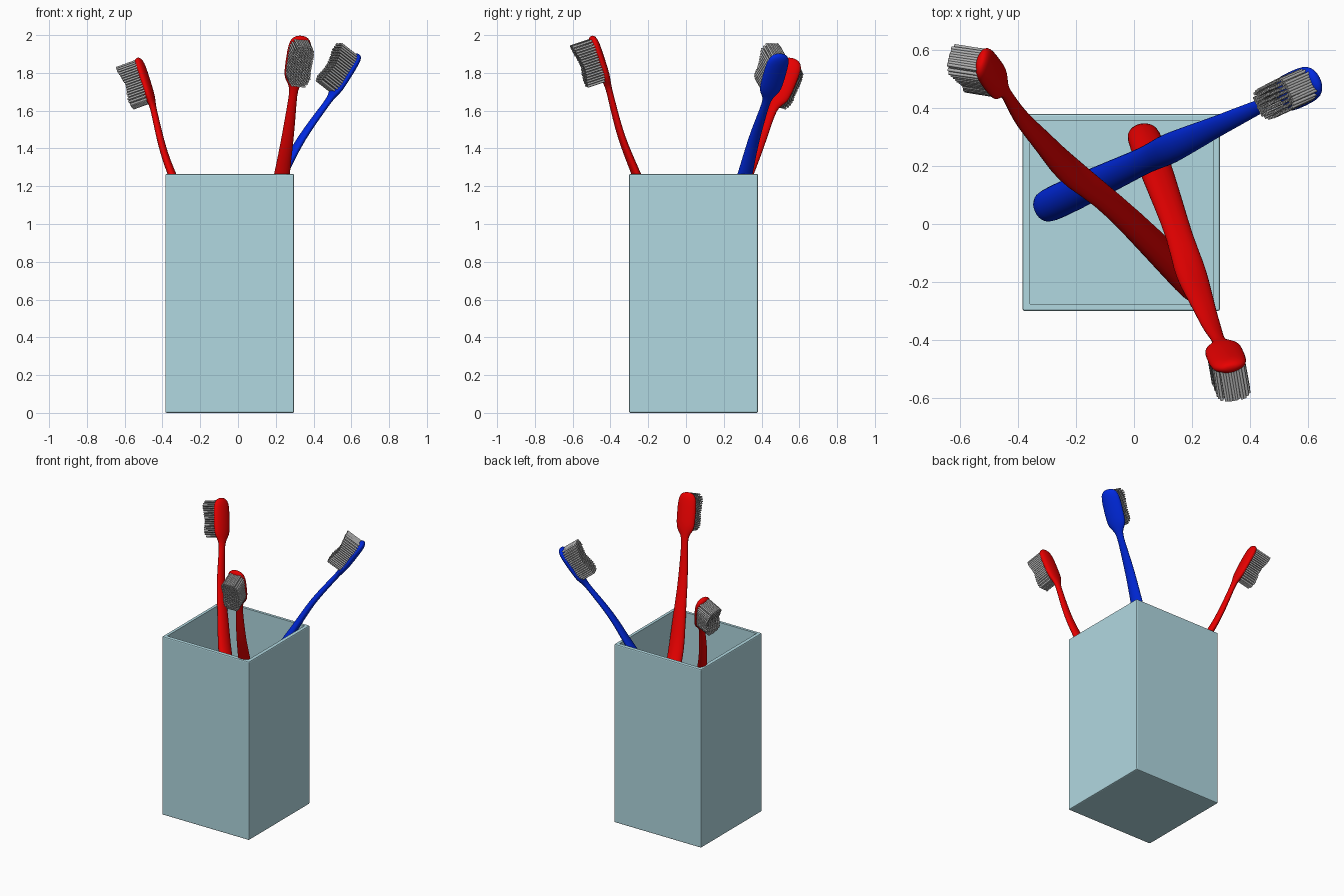
import bpy, bmesh, math, random
from mathutils import Vector, Matrix

random.seed(4)
cube = bpy.data.objects.get("Cube")
if cube:
    bpy.data.objects.remove(cube, do_unlink=True)


def material(name, rgb):
    m = bpy.data.materials.new(name)
    m.use_nodes = True
    m.diffuse_color = (*rgb, 1)
    m.node_tree.nodes["Principled BSDF"].inputs["Base Color"].default_value = (*rgb, 1)
    return m


RED = material("red plastic", (0.8, 0, 0))
BLUE = material("blue plastic", (0, 0.022, 0.75))
GREY = material("grey bristle", (0.43, 0.43, 0.43))
CERAMIC = material("pale blue ceramic", (0.44, 0.69, 0.75))


def finish(bm, name, mat, matrix=Matrix(), angle=80):
    bmesh.ops.recalc_face_normals(bm, faces=bm.faces)
    mesh = bpy.data.meshes.new(name)
    bm.to_mesh(mesh)
    bm.free()
    mesh.materials.append(mat)
    ob = bpy.data.objects.new(name, mesh)
    bpy.context.scene.collection.objects.link(ob)
    ob.matrix_world = matrix
    bpy.ops.object.select_all(action='DESELECT')
    ob.select_set(True)
    bpy.context.view_layer.objects.active = ob
    bpy.ops.object.shade_smooth_by_angle(angle=math.radians(angle))
    return ob


# Square holder: softened box with a hollow pushed down from the top
SIDE, HEIGHT, WALL = 0.682, 1.265, 0.032
CENTRE = Vector((-0.044, 0.04, 0))
bm = bmesh.new()
bmesh.ops.create_cube(bm, size=1, matrix=Matrix.Translation(CENTRE + Vector((0, 0, HEIGHT / 2)))
                      @ Matrix.Diagonal((SIDE, SIDE, HEIGHT, 1)))
bmesh.ops.bevel(bm, geom=bm.edges[:], offset=0.007, segments=2, profile=0.5, affect='EDGES')
top = max(bm.faces, key=lambda f: f.calc_center_median().z)
bmesh.ops.inset_region(bm, faces=[top], thickness=WALL - 0.007)
well = bmesh.ops.extrude_face_region(bm, geom=[top])["geom"]
bmesh.ops.delete(bm, geom=[top], context='FACES')
bmesh.ops.translate(bm, verts=[v for v in well if isinstance(v, bmesh.types.BMVert)],
                    vec=(0, 0, WALL - HEIGHT))
holder = finish(bm, "holder", CERAMIC, angle=180)
# Only the hollow is shaded smooth; the outside stays crisp
for p in holder.data.polygons:
    offset = p.center - CENTRE
    reach = max(abs(offset.x), abs(offset.y))
    p.use_smooth = reach < SIDE / 2 - WALL + 0.002 and WALL / 2 < p.center.z < HEIGHT - 0.01

# Handle stations: fraction of length, half width, half thickness, bow
STATIONS = [
    (0, .025, .018, 0), (.006, .05, .034, 0), (.025, .061, .045, 0), (.1, .062, .046, 0),
    (.3, .053, .037, .01), (.42, .046, .03, .03), (.5, .057, .033, .068), (.56, .053, .03, .075),
    (.63, .045, .025, .068), (.69, .038, .022, .068), (.74, .034, .02, .064), (.79, .029, .019, .05),
    (.83, .024, .018, .036), (.862, .023, .017, .025), (.876, .04, .02, .021), (.888, .06, .024, .019),
    (.905, .068, .028, .016), (.965, .068, .03, .007), (.985, .06, .027, .003),
    (.996, .042, .019, .001), (1, .016, .008, 0)]
RING = 12
HEAD_TILT = 0.1


def loft(length):
    bm = bmesh.new()
    rings = []
    for f, w, t, bow in STATIONS:
        angles = [2 * math.pi * i / RING for i in range(RING)]
        rings.append([bm.verts.new((w * math.cos(a), bow + t * math.sin(a), f * length))
                      for a in angles])
    for a, b in zip(rings, rings[1:]):
        for i in range(RING):
            j = (i + 1) % RING
            bm.faces.new((a[i], a[j], b[j], b[i]))
    bm.faces.new(rings[0])
    bm.faces.new(rings[-1])
    return bm


def bristle_field(length):
    """Rows of thin rods on a rounded head, trimmed to a wavy profile."""
    bm = bmesh.new()
    up = Vector((0, 1, HEAD_TILT)).normalized()
    along = Vector((0, -HEAD_TILT, 1)).normalized()
    rows, cols, half_len, half_w = 17, 8, 0.112, 0.054
    centre = Vector((0, 0.014, 0.938 * length))
    for r in range(rows):
        u = 2 * r / (rows - 1) - 1
        width = half_w * (1 - 0.4 * abs(u) ** 6)
        for c in range(cols):
            s = (2 * c / (cols - 1) - 1) * width
            tall = 0.104 - 0.008 * math.cos(math.pi * u) + 0.008 * u + random.uniform(-.002, .002)
            base = centre + along * (u * half_len) + Vector((s, 0, 0))
            lean = (up + Vector((random.uniform(-.015, .015), 0, 0))).normalized()
            rot = lean.to_track_quat('Z', 'Y').to_matrix().to_4x4()
            bmesh.ops.create_cone(bm, cap_ends=True, segments=6, radius1=.0062, radius2=.0062,
                                  depth=tall, matrix=Matrix.Translation(base + lean * tall / 2) @ rot)
    return bm


def toothbrush(name, mat, foot, tip, facing):
    foot, tip = Vector(foot), Vector(tip)
    length = (tip - foot).length
    d = (tip - foot).normalized()
    n = Vector(facing)
    n = (n - d * n.dot(d)).normalized()
    s = n.cross(d)
    frame = Matrix((s, n, d)).transposed().to_4x4()
    frame.translation = foot
    body = finish(loft(length), name + "_handle", mat, frame)
    body.modifiers.new("smooth", 'SUBSURF').levels = 1
    body.modifiers["smooth"].render_levels = 1
    finish(bristle_field(length), name + "_bristles", GREY, frame)


# Three brushes leaning out of the holder
toothbrush("back_right_brush", RED, (.225, -.235, .05), (-.53, .57, 1.875), (-1, .12, -.45))
toothbrush("front_brush", RED, (.025, .325, .05), (.335, -.5, 1.995), (.16, -1, -.45))
toothbrush("back_left_brush", BLUE, (-.325, .05, .05), (.635, .5, 1.9), (-.8, -.36, .5))
